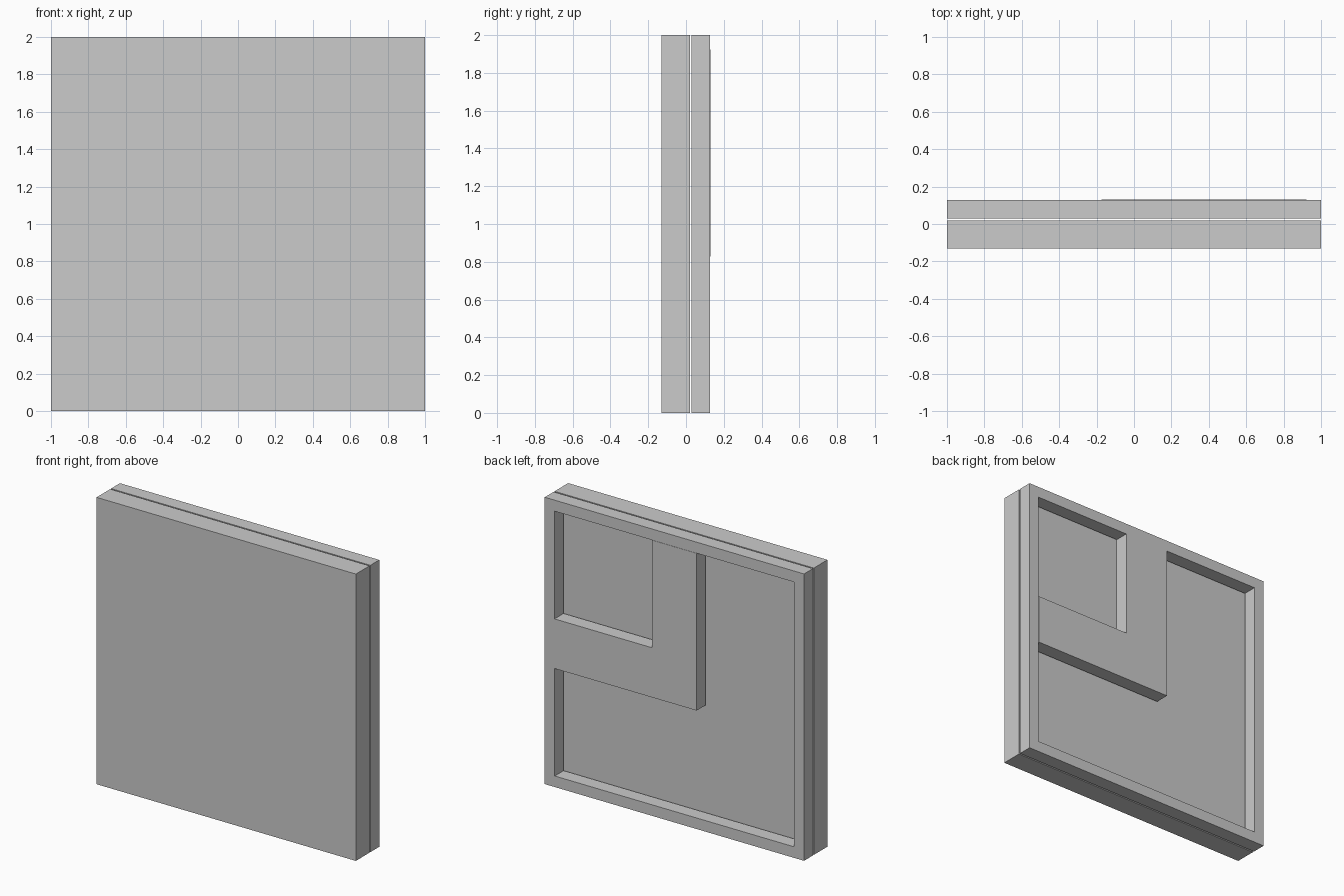
import bpy, bmesh

if "Cube" in bpy.data.objects:
    bpy.data.objects.remove(bpy.data.objects["Cube"])


def make_object(name, bm):
    bmesh.ops.recalc_face_normals(bm, faces=bm.faces)
    mesh = bpy.data.meshes.new(name)
    bm.to_mesh(mesh)
    bm.free()
    obj = bpy.data.objects.new(name, mesh)
    bpy.context.collection.objects.link(obj)
    return obj


def loop(bm, outline, y):
    return [bm.verts.new((x, y, z)) for x, z in outline]


def bridge(bm, a, b):
    n = len(a)
    for i in range(n):
        j = (i + 1) % n
        bm.faces.new((a[i], a[j], b[j], b[i]))


def prism(name, outline, y0, y1):
    # solid extruded along y from an x/z outline
    bm = bmesh.new()
    front, back = loop(bm, outline, y0), loop(bm, outline, y1)
    bm.faces.new(front)
    bm.faces.new(back)
    bridge(bm, front, back)
    return make_object(name, bm)


def ring(name, outer, inner, y0, y1):
    # open frame between two x/z outlines
    bm = bmesh.new()
    loops = [loop(bm, outer, y0), loop(bm, outer, y1),
             loop(bm, inner, y1), loop(bm, inner, y0)]
    for i in range(4):
        bridge(bm, loops[i], loops[(i + 1) % 4])
    return make_object(name, bm)


def square(half):
    return [(-half, 1 - half), (half, 1 - half), (half, 1 + half), (-half, 1 + half)]


INNER = 0.923  # half size of the frame opening
BAR = 0.173    # half width of the angled brace

# front slab
prism("front_panel", square(1.0), -0.13, 0.02)

# rear border, separated from the slab by a thin gap
ring("back_frame", square(1.0), square(INNER), 0.03, 0.128)

# L-shaped brace, standing very slightly proud of the frame
brace = [(-BAR, 1 - BAR), (INNER, 1 - BAR), (INNER, 1 + BAR),
         (BAR, 1 + BAR), (BAR, 1 + INNER), (-BAR, 1 + INNER)]
prism("corner_brace", brace, 0.03, 0.13)
